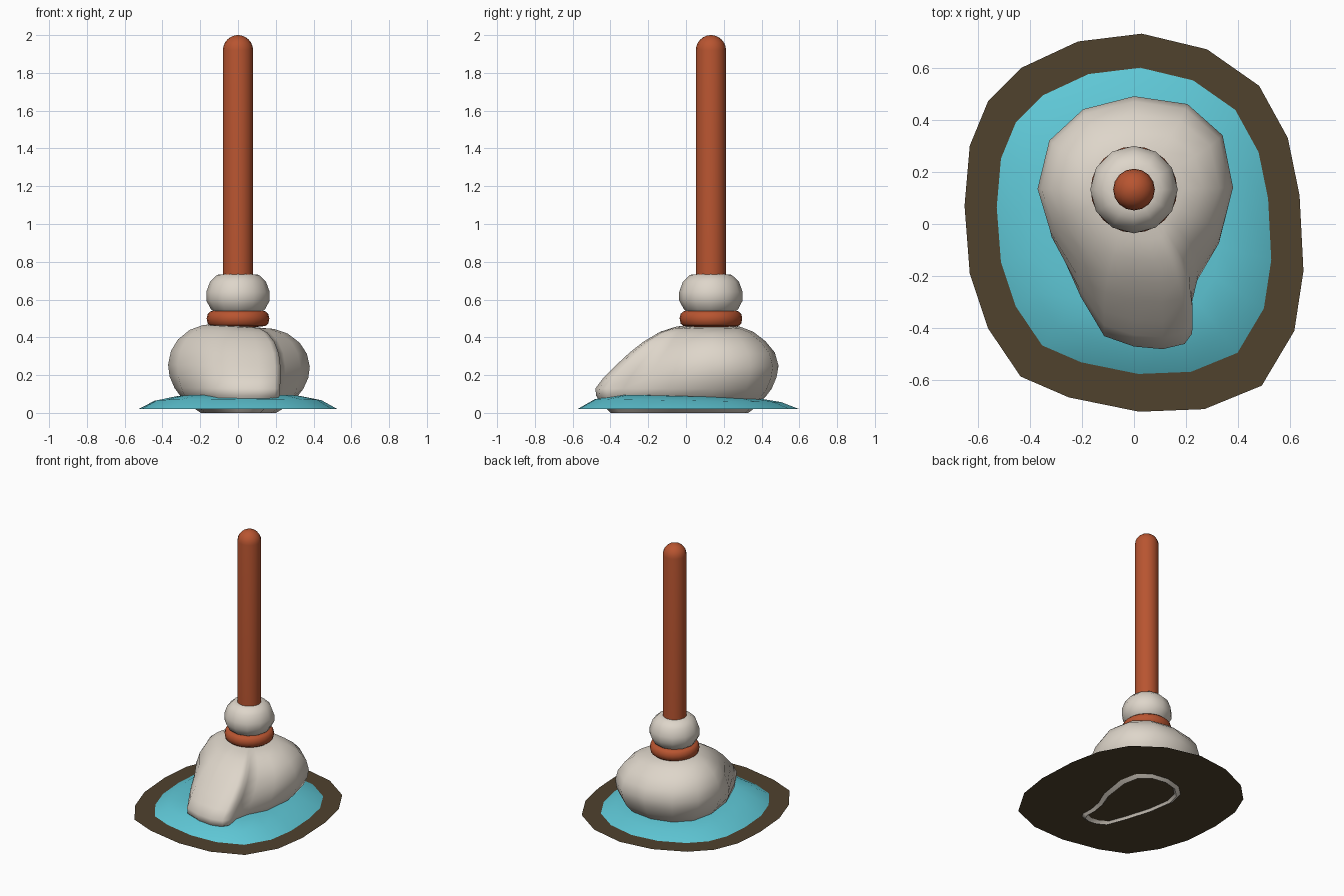
import bpy
import bmesh
import math

cube = bpy.data.objects.get("Cube")
if cube:
    bpy.data.objects.remove(cube, do_unlink=True)


def material(name, rgb):
    mat = bpy.data.materials.new(name)
    mat.use_nodes = True
    mat.diffuse_color = (*rgb, 1)
    mat.node_tree.nodes["Principled BSDF"].inputs["Base Color"].default_value = (*rgb, 1)
    return mat


stone = material("pale stone", (0.73, 0.67, 0.59))
wood = material("red wood", (0.48, 0.09, 0.03))
water = material("turquoise", (0.115, 0.58, 0.68))
earth = material("dark earth", (0.08, 0.054, 0.027))


def loft(name, rings, mat, cap_start=True, cap_end=True, smooth=50):
    """Skin a stack of equal-length point rings."""
    bm = bmesh.new()
    loops = [[bm.verts.new(p) for p in ring] for ring in rings]
    n = len(loops[0])
    for low, high in zip(loops, loops[1:]):
        for i in range(n):
            j = (i + 1) % n
            bm.faces.new((low[i], low[j], high[j], high[i]))
    if cap_start:
        bm.faces.new(loops[0][::-1])
    if cap_end:
        bm.faces.new(loops[-1])
    mesh = bpy.data.meshes.new(name)
    bm.to_mesh(mesh)
    bm.free()
    mesh.materials.append(mat)
    obj = bpy.data.objects.new(name, mesh)
    bpy.context.collection.objects.link(obj)
    bpy.ops.object.select_all(action="DESELECT")
    obj.select_set(True)
    bpy.context.view_layer.objects.active = obj
    if smooth:
        bpy.ops.object.shade_smooth_by_angle(angle=math.radians(smooth))
    return obj


AXIS_Y = 0.132


def turned(name, profile, sides, mat):
    """Turn a (radius, height) profile about the upright axis."""
    turns = [2 * math.pi * i / sides for i in range(sides)]
    rings = [[(r * math.cos(a), AXIS_Y + r * math.sin(a), z) for a in turns]
             for r, z in profile]
    return loft(name, rings, mat)


# Irregular ground patch and the low mound on it, counter-clockwise
patch = [(.03, .73), (-.215, .7), (-.43, .6), (-.56, .47), (-.63, .3), (-.65, .07),
         (-.63, -.19), (-.56, -.4), (-.435, -.585), (-.25, -.665), (.02, -.72),
         (.27, -.71), (.49, -.62), (.615, -.41), (.65, -.18), (.635, .11),
         (.59, .33), (.48, .53), (.28, .67)]
loft("ground_patch", [[(x, y, .018) for x, y in patch]], earth, cap_end=False, smooth=0)

mound = []
for scale, height in ((.81, 0), (.68, .045), (.5, .068), (.3, .07)):
    mound.append([(x * scale, y * scale + .01 * scale, .02 + height * (1 - .35 * y * scale))
                  for x, y in patch])
loft("mound", mound, water, cap_start=False)

# Lopsided foot: one outline, reshaped at each height
outline = [(0, .49), (-.195, .44), (-.325, .32), (-.37, .135), (-.32, -.065),
           (-.21, -.28), (-.115, -.43), (0, -.47), (.11, -.48), (.195, -.46),
           (.225, -.42), (.22, -.33), (.25, -.22), (.33, -.09), (.38, .14),
           (.34, .34), (.205, .46)]
# height, width factor, back reach, front reach
levels = [(.03, .48, .3, -.36), (0, .53, .33, -.4), (.03, .66, .37, -.43),
          (.09, .83, .425, -.475), (.13, .91, .455, -.48), (.19, .98, .48, -.435),
          (.25, 1, .49, -.375), (.32, .96, .47, -.3), (.38, .86, .42, -.225),
          (.43, .69, .355, -.14), (.455, .5, .29, -.06), (.463, .25, .2, .05)]
foot = []
for z, width, back, front in levels:
    ring = []
    for x, y in outline:
        reach = (y - AXIS_Y) / ((.49 if y > AXIS_Y else -.48) - AXIS_Y)
        new_y = AXIS_Y + reach * ((back if y > AXIS_Y else front) - AXIS_Y)
        # the toe keeps its full width near the ground
        toe = reach if y < AXIS_Y and .05 < z < .2 else 0
        ring.append((x * (width + (1 - width) * toe), new_y, z - .06 * x * z))
    foot.append(ring)
loft("foot", foot, stone, smooth=70)

# Collar, round knob and rod
turned("collar", [(.1, .455), (.145, .46), (.16, .472), (.166, .5), (.16, .525),
                  (.145, .538), (.1, .54)], 24, wood)
turned("knob", [(.07, .51), (.11, .523), (.143, .548), (.168, .595), (.168, .64),
                (.148, .695), (.11, .731), (.07, .735)], 12, stone)
dome = [(.08 * math.cos(a), 1.92 + .08 * math.sin(a))
        for a in (math.pi / 2 * i / 6 for i in range(6))]
turned("rod", [(.08, .5)] + dome + [(.004, 2)], 16, wood)
